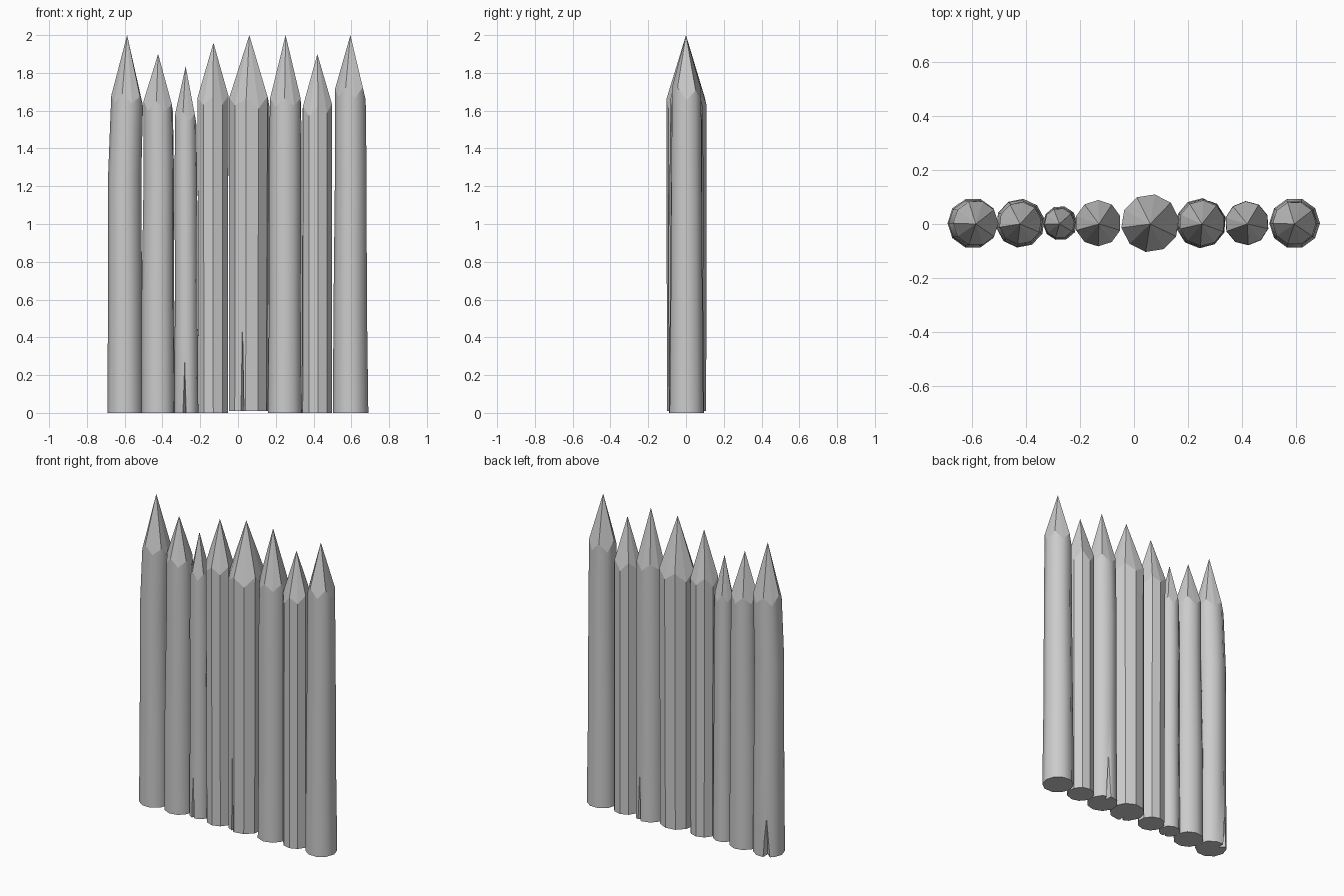
import bpy, bmesh, math, random
from mathutils import Vector

if "Cube" in bpy.data.objects:
    bpy.data.objects.remove(bpy.data.objects["Cube"])

random.seed(4)
SIDES = 10


def new_object(name, bm):
    bmesh.ops.recalc_face_normals(bm, faces=bm.faces[:])
    mesh = bpy.data.meshes.new(name)
    bm.to_mesh(mesh)
    bm.free()
    obj = bpy.data.objects.new(name, mesh)
    bpy.context.collection.objects.link(obj)
    return obj


def stake(name, rings, tip, smooth, phase):
    """rings: (x, z, radius) from base to shoulder; tip: (x, z)."""
    bm = bmesh.new()
    loops = []
    for k, (x, z, r) in enumerate(rings):
        loop = []
        for i in range(SIDES):
            a = math.tau * (i + phase) / SIDES
            dz = 0
            if k == len(rings) - 1:      # uneven carved shoulder
                dz = (0.022 if i % 2 else -0.028) + random.uniform(-.012, .012)
            loop.append(bm.verts.new((x + r * math.cos(a),
                                      0.003 + r * math.sin(a), z + dz)))
        loops.append(loop)
    bm.faces.new(loops[0])
    for lo, hi in zip(loops, loops[1:]):
        for i in range(SIDES):
            j = (i + 1) % SIDES
            f = bm.faces.new((lo[i], lo[j], hi[j], hi[i]))
            f.smooth = smooth
    apex = bm.verts.new((tip[0], 0, tip[1]))
    for i in range(SIDES):
        bm.faces.new((loops[-1][i], loops[-1][(i + 1) % SIDES], apex))
    return new_object(name, bm)


def split(obj, x, radius, angle, height, width):
    """Cut a tapering crack into the foot of a stake."""
    a = math.radians(angle)
    out = Vector((math.cos(a), math.sin(a), 0))
    side = Vector((-out.y, out.x, 0))
    c = Vector((x, 0, -0.02))
    bm = bmesh.new()
    pts = [c + out * radius * 0.5,
           c + out * radius * 1.15 + side * width,
           c + out * radius * 1.15 - side * width,
           c + out * radius * 1.02 + Vector((0, 0, height))]
    v = [bm.verts.new(p) for p in pts]
    for f in ((0, 1, 2), (0, 1, 3), (1, 2, 3), (2, 0, 3)):
        bm.faces.new([v[i] for i in f])
    cutter = new_object("crack_cutter", bm)
    cutter.hide_render = True
    mod = obj.modifiers.new("crack", 'BOOLEAN')
    mod.operation = 'DIFFERENCE'
    mod.solver = 'EXACT'
    mod.object = cutter
    bpy.context.view_layer.objects.active = obj
    bpy.ops.object.modifier_apply(modifier=mod.name)
    bpy.data.objects.remove(cutter)


# Stakes from left to right
stakes = [
    ([(-.598, 0, .094), (-.598, .6, .09), (-.6, 1.25, .088), (-.587, 1.66, .084)], (-.587, 2.0), True, 0),
    ([(-.422, 0, .091), (-.424, .6, .088), (-.419, 1.25, .082), (-.422, 1.62, .079)], (-.423, 1.9), True, .3),
    ([(-.274, 0, .064), (-.274, .6, .06), (-.276, 1.25, .06), (-.277, 1.57, .056)], (-.277, 1.835), True, .1),
    ([(-.131, 0, .082), (-.133, 1.65, .086)], (-.13, 1.96), False, .5),
    ([(.057, .01, .105), (.06, 1.65, .108)], (.06, 2.0), False, .25),
    ([(.249, 0, .093), (.25, .6, .088), (.25, 1.25, .09), (.252, 1.65, .085)], (.252, 2.0), True, .4),
    ([(.419, 0, .082), (.419, 1.61, .081)], (.42, 1.9), False, .6),
    ([(.596, 0, .094), (.594, .6, .088), (.597, 1.25, .084), (.595, 1.69, .081)], (.595, 2.0), True, 0),
]
objs = [stake(f"stake_{i + 1}", *s) for i, s in enumerate(stakes)]

# Cracks at the feet: stake index, direction, height, half width
for i, angle, height, width in ((0, 115, .30, .03), (2, 262, .38, .014),
                                (4, 250, .60, .014), (5, 75, .36, .02)):
    x, _, r = stakes[i][0][0]
    split(objs[i], x, r, angle, height, width)
